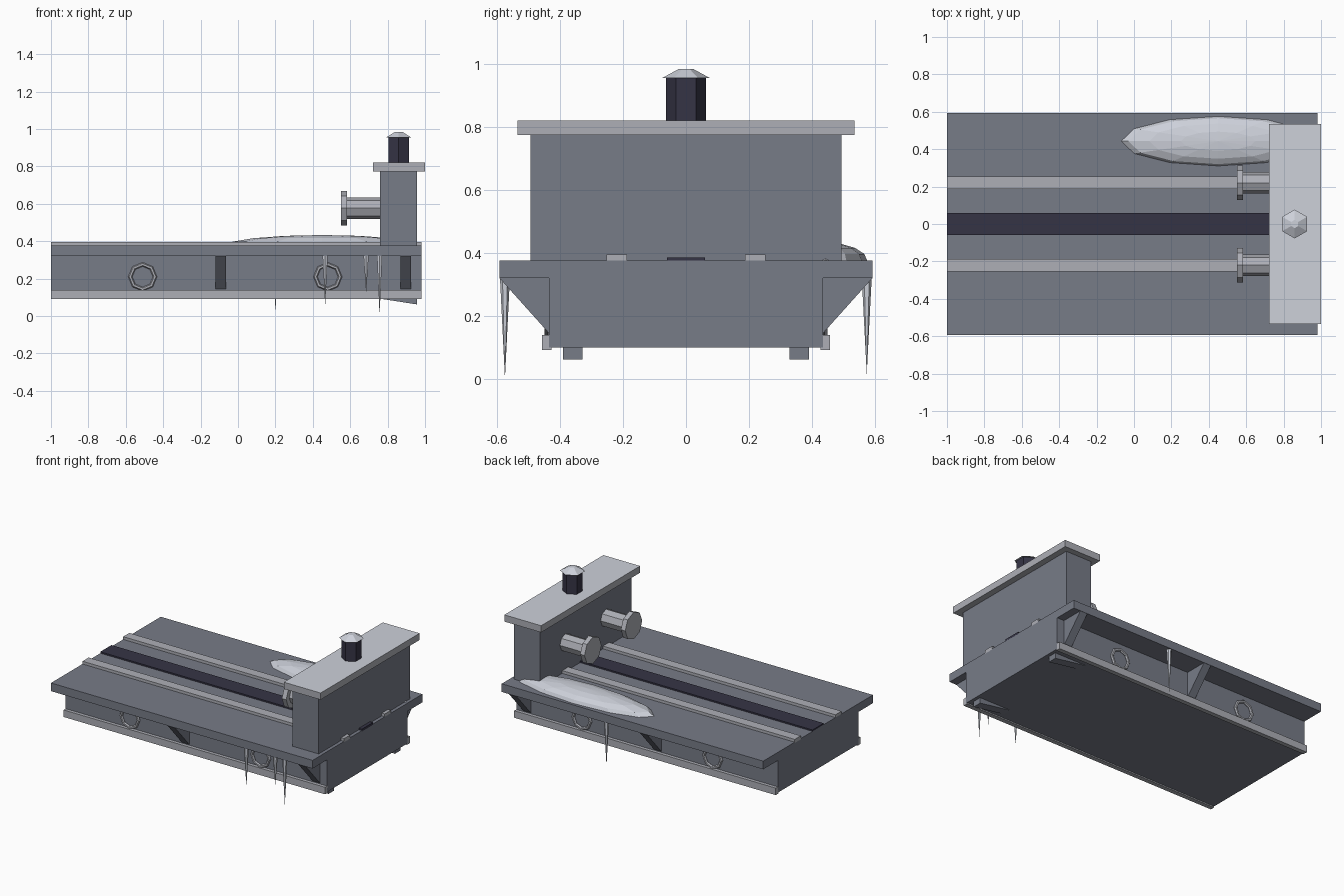
import bpy, bmesh
from math import pi
from mathutils import Matrix

cube = bpy.data.objects.get("Cube")
if cube:
    bpy.data.objects.remove(cube, do_unlink=True)


def material(name, rgb):
    m = bpy.data.materials.new(name)
    m.use_nodes = True
    colour = (*rgb, 1)
    m.diffuse_color = colour
    m.node_tree.nodes["Principled BSDF"].inputs["Base Color"].default_value = colour
    return m


CONCRETE = material("blue grey concrete", (.185, .2, .245))
METAL = material("light grey metal", (.42, .43, .47))
SNOW = material("pale snow", (.61, .635, .7))
DARK = material("dark iron", (.036, .034, .06))


def finish(name, bm, *mats):
    bmesh.ops.recalc_face_normals(bm, faces=bm.faces)
    me = bpy.data.meshes.new(name)
    bm.to_mesh(me)
    bm.free()
    ob = bpy.data.objects.new(name, me)
    bpy.context.collection.objects.link(ob)
    for m in mats:
        me.materials.append(m)
    return ob


def box(name, mat, x, y, z):
    bm = bmesh.new()
    size = [b - a for a, b in (x, y, z)]
    mid = [(a + b) / 2 for a, b in (x, y, z)]
    bmesh.ops.create_cube(bm, size=1, matrix=Matrix.Translation(mid) @ Matrix.Diagonal((*size, 1)))
    return finish(name, bm, mat)


def cone(name, mat, sides, r1, r2, start, length, axis="Z", spin=0):
    """Tapered prism that begins at start and runs along the axis."""
    bm = bmesh.new()
    turn = Matrix.Rotation(pi / 2, 4, "Y") if axis == "X" else Matrix.Identity(4)
    place = Matrix.Translation(start) @ turn @ Matrix.Rotation(spin, 4, "Z")
    bmesh.ops.create_cone(bm, cap_ends=True, segments=sides, radius1=r1, radius2=r2, depth=length,
                          matrix=place @ Matrix.Translation((0, 0, length / 2)))
    return finish(name, bm, mat)


def extrude(name, mat, profile, direction):
    bm = bmesh.new()
    face = bm.faces.new([bm.verts.new(p) for p in profile])
    out = bmesh.ops.extrude_face_region(bm, geom=[face], use_keep_orig=True)
    verts = [v for v in out["geom"] if isinstance(v, bmesh.types.BMVert)]
    bmesh.ops.translate(bm, verts=verts, vec=direction)
    return finish(name, bm, mat)


# Platform
LENGTH = (-1, .98)
box("deck", CONCRETE, LENGTH, (-.593, .593), (.32, .376))
box("platform_body", CONCRETE, LENGTH, (-.435, .435), (.1, .32))
box("centre_channel", DARK, LENGTH, (-.06, .06), (.37, .386))

# End wall with its coping, snow lying on the top face
box("end_wall", CONCRETE, (.76, .957), (-.494, .494), (.37, .776))
coping = box("wall_coping", METAL, (.722, 1), (-.535, .535), (.774, .82))
coping.data.materials.append(SNOW)
for p in coping.data.polygons:
    p.material_index = int(p.normal.z > .5)

# Lamp post stub with a snowy lid
POST = .859
cone("post", DARK, 6, .063, .063, (POST, 0, .82), .136, spin=0)
cone("post_lid", SNOW, 6, .077, .022, (POST, 0, .955), .03, spin=0)

# Parts repeated on both sides
for side, label in ((-1, "right"), (1, "left")):
    def span(a, b):
        return sorted((side * a, side * b))

    box(f"{label}_rail", METAL, LENGTH, span(.187, .253), (.37, .395))
    box(f"{label}_bottom_trim", METAL, LENGTH, span(.427, .458), (.092, .14))

    for i, x in enumerate((-.12, .87)):
        profile = [(x, side * .43, .325), (x, side * .592, .32), (x, side * .435, .145)]
        extrude(f"{label}_bracket_{i + 1}", CONCRETE, profile, (.056, 0, 0))

    for i, x in enumerate((-.51, .48)):
        bpy.ops.mesh.primitive_torus_add(major_segments=8, minor_segments=6, major_radius=.066,
                                         minor_radius=.011, location=(x, side * .44, .21),
                                         rotation=(pi / 2, 0, 0))
        ring = bpy.context.object
        ring.name = f"{label}_wall_ring_{i + 1}"
        ring.data.materials.append(METAL)

    cone(f"{label}_buffer_shaft", METAL, 8, .058, .058, (.575, side * .22, .577), .19, "X")
    cone(f"{label}_buffer_disc", METAL, 8, .092, .092, (.55, side * .22, .577), .033, "X")

    y = span(.328, .39)
    profile = [(.7, y[0], .102), (.957, y[0], .102), (.957, y[0], .062)]
    extrude(f"{label}_foot_wedge", CONCRETE, profile, (0, y[1] - y[0], 0))

# Snow drift beside the wall
bm = bmesh.new()
shape = Matrix.Translation((.45, .443, .375)) @ Matrix.Diagonal((.52, .133, .058, 1))
bmesh.ops.create_uvsphere(bm, u_segments=12, v_segments=8, radius=1, matrix=shape)
buried = [v for v in bm.verts if v.co.z < .37]
bmesh.ops.delete(bm, geom=buried, context="VERTS")
finish("snow_drift", bm, SNOW)

# Icicles hanging from the deck edge: x, y, tip height
for i, (x, y, tip) in enumerate(((.2, .574, .015), (.466, -.575, .055),
                                 (.685, -.575, .12), (.757, -.575, 0))):
    cone(f"icicle_{i + 1}", SNOW, 6, 0, .016, (x, y, tip), .325 - tip)
